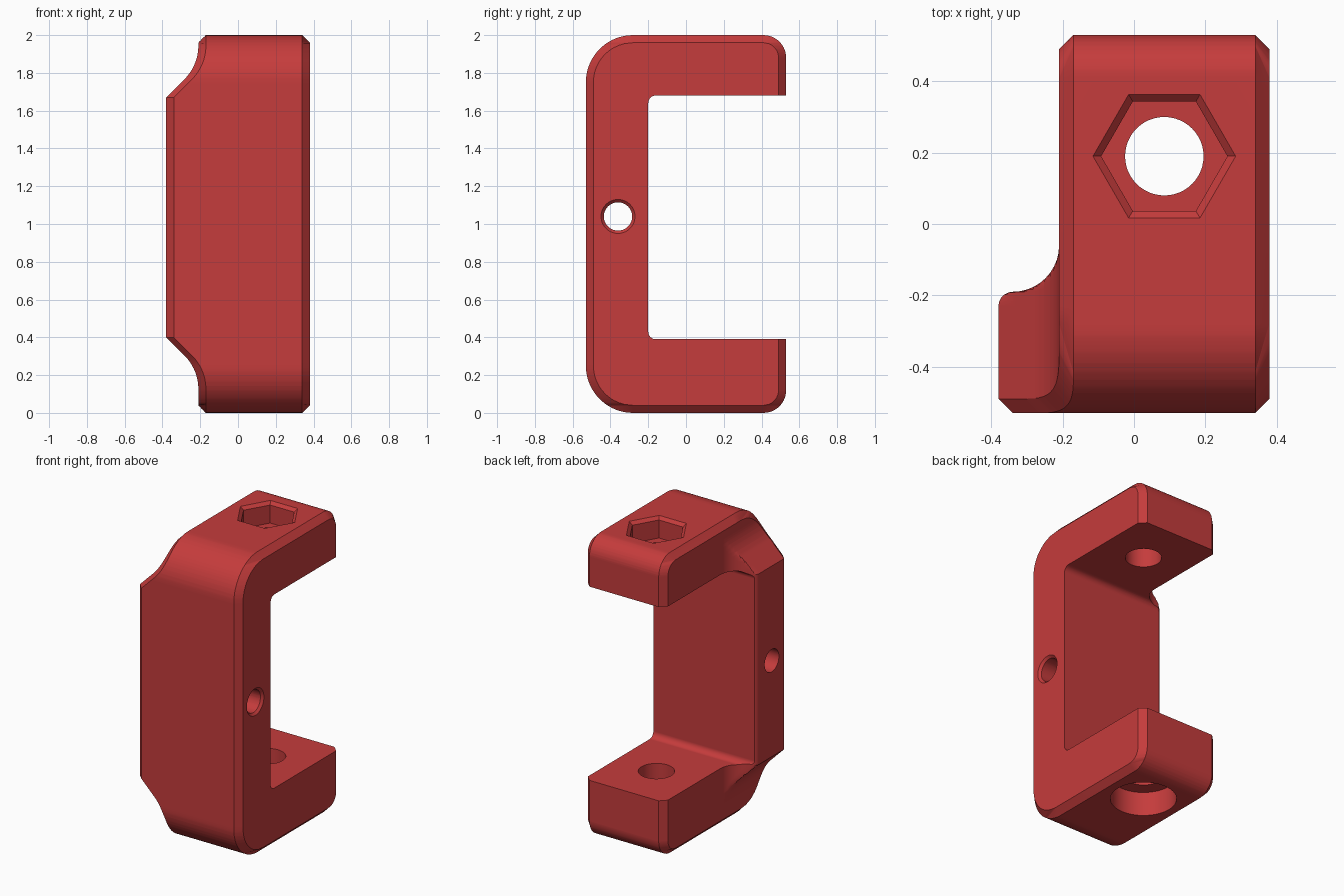
import bpy, bmesh
from math import sin, cos, pi, sqrt

if "Cube" in bpy.data.objects:
    bpy.data.objects.remove(bpy.data.objects["Cube"])

red = bpy.data.materials.new("red")
red.use_nodes = True
red.diffuse_color = (0.56, 0.045, 0.045, 1)
red.node_tree.nodes["Principled BSDF"].inputs["Base Color"].default_value = red.diffuse_color


def loft(name, rings):
    """Closed solid through a list of rings with equal point counts."""
    bm = bmesh.new()
    loops = [[bm.verts.new(p) for p in ring] for ring in rings]
    n = len(loops[0])
    for a, b in zip(loops, loops[1:]):
        for i in range(n):
            j = (i + 1) % n
            bm.faces.new((a[i], a[j], b[j], b[i]))
    bm.faces.new(loops[0][::-1])
    bm.faces.new(loops[-1])
    bmesh.ops.remove_doubles(bm, verts=bm.verts, dist=1e-5)
    bmesh.ops.recalc_face_normals(bm, faces=bm.faces)
    mesh = bpy.data.meshes.new(name)
    bm.to_mesh(mesh)
    bm.free()
    mesh.materials.append(red)
    obj = bpy.data.objects.new(name, mesh)
    bpy.context.collection.objects.link(obj)
    return obj


def arc(cx, cy, r, start, end, n=8):
    return [(cx + r * cos(start + (end - start) * i / n),
             cy + r * sin(start + (end - start) * i / n)) for i in range(n + 1)]


def frustum(name, axis, centre, r0, r1, a0, a1, n=48):
    """Round or hexagonal plug along x or z."""
    rings = []
    for r, a in ((r0, a0), (r1, a1)):
        pts = arc(centre[0], centre[1], r, 0, 2 * pi, n)[:-1]
        rings.append([(a, u, v) if axis == "x" else (u, v, a) for u, v in pts])
    return loft(name, rings)


# Bracket body, lofted through horizontal slices
CH = 0.04                   # edge chamfer
R_FRONT, R_BACK = 0.25, 0.12
Y_END = 0.53
R_SIDE = 0.25               # concave blend at the flange ends
S45 = sqrt(0.5)


def flange_x(z):
    """Outer x of the flange at height z."""
    t = abs(z - 1.035) - 0.635
    ramp = 0.17 - R_SIDE * (1 - S45)
    if t <= 0:
        return -0.38
    if t <= ramp:
        return -0.38 + t
    rest = R_SIDE * S45 - (t - ramp)
    if rest <= 0:
        return -0.21
    return -0.21 - R_SIDE + sqrt(R_SIDE ** 2 - rest ** 2)


def corner_reach(z, r, d):
    """Half depth of the rounded outline inset by d at height z."""
    past = max(0, r - min(z, 2 - z))
    return Y_END - r + sqrt(max(0, (r - d) ** 2 - past ** 2)) if past else Y_END - d


side_curve = arc(-0.34, -0.06, 0.13, 0, -pi / 2, 10) + arc(-0.34, -0.23, 0.04, pi / 2, pi, 5)


def body_slice(z):
    d = min(CH, z, 2 - z)
    xl, xr = flange_x(z), 0.34 + d
    edge = xl + CH - d
    f, fi = -corner_reach(z, R_FRONT, 0), -corner_reach(z, R_FRONT, d)
    b, bi = corner_reach(z, R_BACK, 0), corner_reach(z, R_BACK, d)
    pts = [(0.34, f), (xr, fi), (xr, bi), (0.34, b), (-0.17, b), (max(-0.17 - d, edge), bi)]
    pts += [(max(x, edge), y) for x, y in side_curve]
    pts += [(edge, fi), (xl + CH, f)]
    return [(x, y, z) for x, y in pts]


steps = [r * (1 - cos(pi / 2 * i / 14)) for r in (R_FRONT, R_BACK) for i in range(15)] + [CH]
levels = steps + [2 - s for s in steps]
blend = [0.635 + 0.097 * i / 4 for i in range(5)]
blend += [0.732 + 0.177 * i / 10 for i in range(1, 11)]
levels += [1.035 + s * k for s in blend for k in (-1, 1)]
heights = []
for z in sorted(levels):
    if not heights or z - heights[-1] > 0.0012:
        heights.append(z)
heights[-1] = 2.0
body = loft("clamp_bracket", [body_slice(z) for z in heights])

# Cutters: jaw opening, bolt holes, nut pocket, side hole
jaw = [(1, 0.39), (1, 1.68)] + arc(-0.16, 1.64, 0.04, pi / 2, pi) + arc(-0.16, 0.43, 0.04, pi, 1.5 * pi)
bolt, pin = (0.085, 0.19), (-0.36, 1.04)
cutters = [
    loft("jaw_cutter", [[(x, y, z) for y, z in jaw] for x in (-1, 1)]),
    frustum("bolt_cutter", "z", bolt, 0.11, 0.11, -0.5, 2.5),
    frustum("counterbore_cutter", "z", bolt, 0.2, 0.2, -0.5, 0.16),
    frustum("nut_cutter", "z", bolt, 0.177, 0.177, 1.86, 2.5, 6),
    frustum("nut_chamfer_cutter", "z", bolt, 0.154, 0.246, 1.96, 2.04, 6),
    frustum("pin_cutter", "x", pin, 0.075, 0.075, -1, 1),
    frustum("countersink_cutter", "x", pin, 0.07, 0.11, 0.36, 0.40),
]
bpy.context.view_layer.objects.active = body
for cutter in cutters:
    cutter.hide_render = True
    mod = body.modifiers.new("cut", "BOOLEAN")
    mod.operation, mod.solver, mod.object = "DIFFERENCE", "EXACT", cutter
    bpy.ops.object.modifier_apply(modifier=mod.name)
    bpy.data.objects.remove(cutter)

# Smooth rounded surfaces, crisp edges
bpy.ops.object.select_all(action="DESELECT")
body.select_set(True)
bpy.ops.object.shade_smooth_by_angle(angle=pi / 7)
weighted = body.modifiers.new("weighted_normals", "WEIGHTED_NORMAL")
weighted.keep_sharp = True
